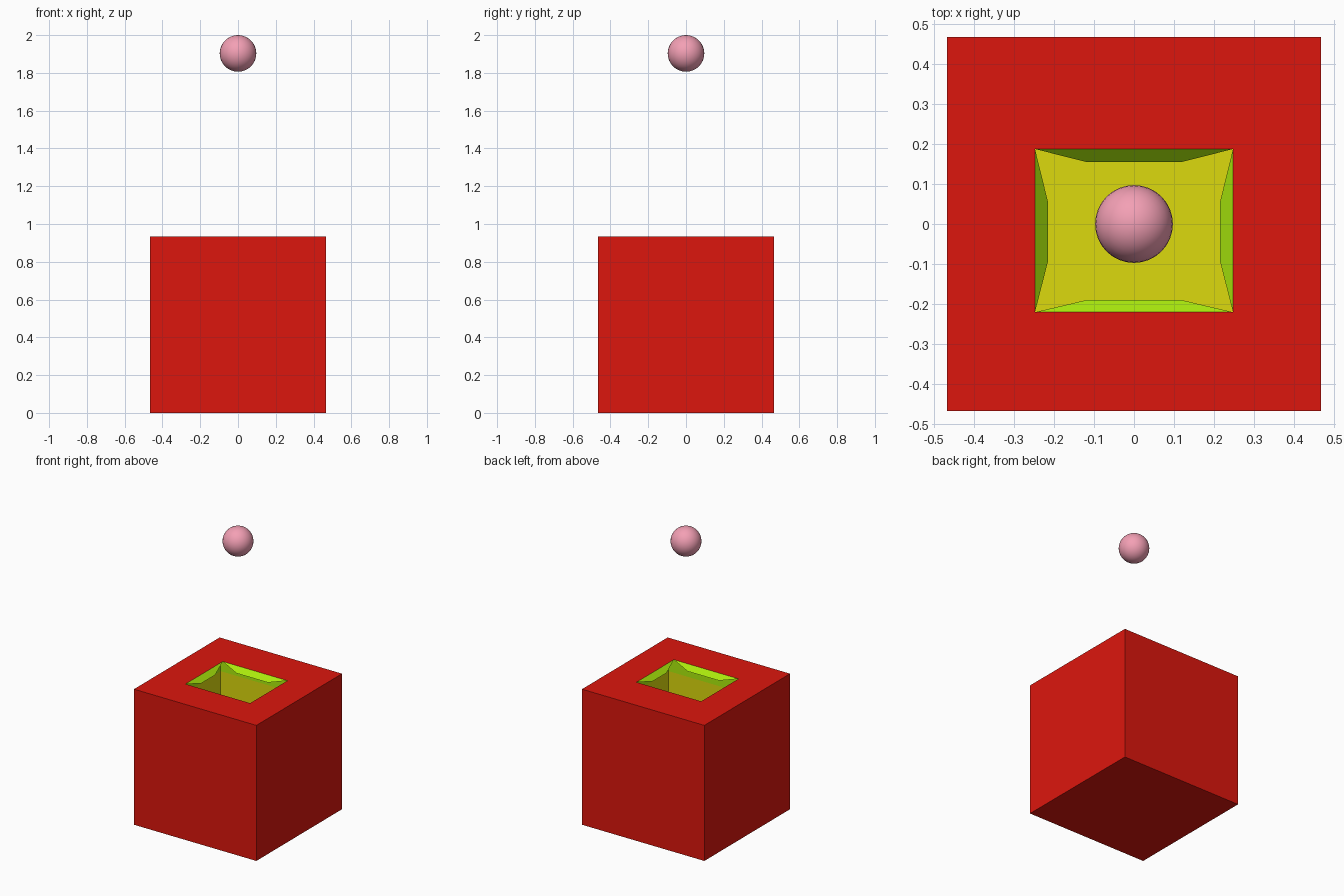
import bpy, bmesh

if "Cube" in bpy.data.objects:
    bpy.data.objects.remove(bpy.data.objects["Cube"])

def material(name, color):
    m = bpy.data.materials.new(name)
    m.diffuse_color = (*color, 1)
    m.use_nodes = True
    m.node_tree.nodes["Principled BSDF"].inputs["Base Color"].default_value = m.diffuse_color
    return m

red = material("red", (0.72, 0.008, 0.004))
yellow = material("yellow", (0.72, 0.70, 0.004))
green = material("green", (0.42, 0.85, 0.004))
pink = material("pink", (0.90, 0.35, 0.46))

def mesh_object(name, verts, faces, mat):
    me = bpy.data.meshes.new(name)
    me.from_pydata(verts, [], faces)
    me.materials.append(mat)
    ob = bpy.data.objects.new(name, me)
    bpy.context.collection.objects.link(ob)
    return ob

def rect(x0, x1, y0, y1, z):
    return [(x0, y0, z), (x1, y0, z), (x1, y1, z), (x0, y1, z)]

def ring(a, b):
    return [(a + i, a + (i + 1) % 4, b + (i + 1) % 4, b + i) for i in range(4)]

S, H, T = 0.467, 0.935, 0.44
X, Y0, Y1 = 0.247, -0.22, 0.187

# outer box with an opening in the top
mesh_object("outer_box",
            rect(-S, S, -S, S, 0) + rect(-S, S, -S, S, H) + rect(-X, X, Y0, Y1, H),
            [(3, 2, 1, 0)] + ring(0, 4) + ring(4, 8), red)

# lining: floor and inward-facing walls
def walls(name, z0, z1, mat, floor):
    faces = [f[::-1] for f in ring(0, 4)] + ([(0, 1, 2, 3)] if floor else [])
    mesh_object(name, rect(-T, T, -T, T, z0) + rect(-T, T, -T, T, z1), faces, mat)

walls("inner_box", 0.03, 0.72, yellow, True)
walls("inner_upper_band", 0.72, 0.91, green, False)

# four tapered flaps folded down into the opening
Z = H - 0.035
corners = rect(-X, X, Y0, Y1, H)
tips = [[(-.12, -.19, Z), (.12, -.19, Z)], [(.215, -.095, Z), (.215, .057, Z)],
        [(.12, .155, Z), (-.12, .155, Z)], [(-.215, .057, Z), (-.215, -.095, Z)]]
for i, side in enumerate(("front", "right", "back", "left")):
    a, b = corners[i], corners[(i + 1) % 4]
    mesh_object("flap_" + side, [a, b, tips[i][1], tips[i][0]], [(0, 1, 2, 3)], green)

# ball floating above
bpy.ops.mesh.primitive_uv_sphere_add(segments=32, ring_count=16, radius=0.097,
                                     location=(0, 0, 1.903))
ball = bpy.context.object
ball.name = "ball"
ball.data.materials.append(pink)
bpy.ops.object.shade_smooth()
